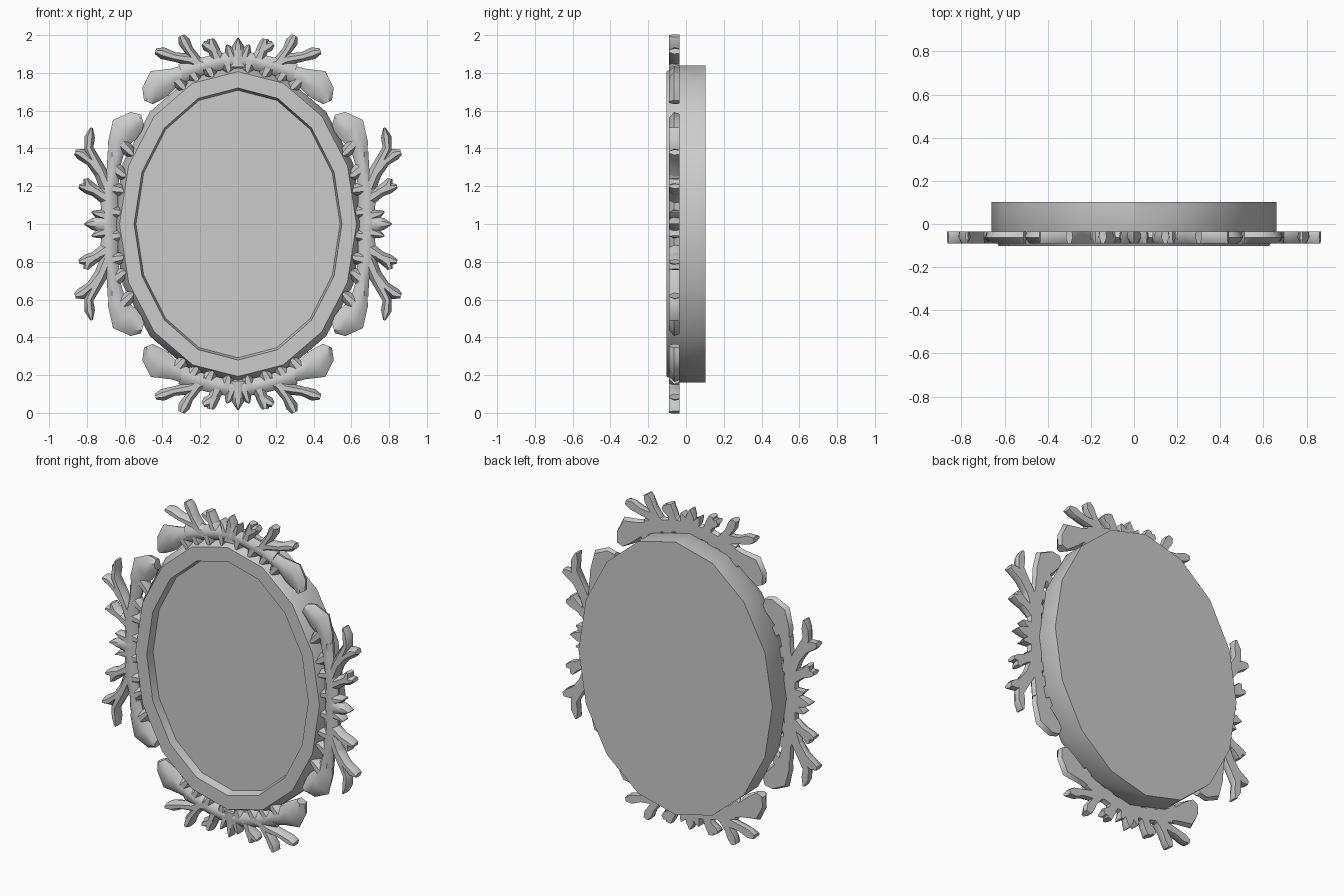
import bpy, bmesh, math
from mathutils import Vector

cube = bpy.data.objects.get("Cube")
if cube:
    bpy.data.objects.remove(cube, do_unlink=True)

CENTRE = Vector((0, 0, 1))
SIDES = 16
BACK, FRONT = -0.035, -0.09      # depth range of the coral sprays

grey = bpy.data.materials.new("plain grey")
grey.use_nodes = True
colour = (0.6, 0.6, 0.6, 1)
grey.diffuse_color = colour
grey.node_tree.nodes["Principled BSDF"].inputs["Base Color"].default_value = colour


def make_object(name, bm, angle):
    bmesh.ops.recalc_face_normals(bm, faces=bm.faces)
    mesh = bpy.data.meshes.new(name)
    bm.to_mesh(mesh)
    bm.free()
    mesh.materials.append(grey)
    obj = bpy.data.objects.new(name, mesh)
    obj.location = CENTRE
    bpy.context.collection.objects.link(obj)
    bpy.ops.object.select_all(action="DESELECT")
    obj.select_set(True)
    bpy.context.view_layer.objects.active = obj
    bpy.ops.object.shade_smooth_by_angle(angle=math.radians(angle))
    return obj


def loft(bm, rings):
    """Skin a list of closed rings of points and cap both ends."""
    loops = [[bm.verts.new(p) for p in ring] for ring in rings]
    n = len(loops[0])
    for a, b in zip(loops, loops[1:]):
        for i in range(n):
            j = (i + 1) % n
            bm.faces.new((a[i], a[j], b[j], b[i]))
    bm.faces.new(loops[0])
    bm.faces.new(loops[-1])


def oval(rx, rz, y):
    turns = [math.tau * i / SIDES for i in range(SIDES)]
    return [(rx * math.cos(t), y, rz * math.sin(t)) for t in turns]


# Oval frame with sloping rim and recessed glass
bm = bmesh.new()
loft(bm, [oval(0.66, 0.84, 0.103), oval(0.66, 0.84, -0.035),
          oval(0.627, 0.807, -0.103), oval(0.55, 0.72, -0.103),
          oval(0.54, 0.708, -0.055)])
make_object("oval_frame", bm, 28)


def branch(bm, path):
    """Sweep a rounded, flat-backed section along (x, z, half width) points."""
    pts = [Vector((x, 0, z)) for x, z, w in path]
    rings = []
    for i, p in enumerate(pts):
        along = (pts[min(i + 1, len(pts) - 1)] - pts[max(i - 1, 0)]).normalized()
        across = Vector((along.z, 0, -along.x))
        w = path[i][2]
        mid = (BACK + FRONT) / 2
        section = ((-0.8, BACK), (-1, mid), (-0.4, FRONT),
                   (0.4, FRONT), (1, mid), (0.8, BACK))
        rings.append([p + across * (w * s) + Vector((0, y, 0)) for s, y in section])
    loft(bm, rings)


def sprays(name, branches):
    """One quarter of the carving, mirrored to the other three."""
    bm = bmesh.new()
    for path in branches:
        branch(bm, path)
    obj = make_object(name, bm, 50)
    mirror = obj.modifiers.new("Mirror", "MIRROR")
    mirror.use_axis = (True, False, True)
    mirror.use_bisect_axis = (True, False, True)


# Coral sprays on the left and right: stem, lobe, forks, tip and inner scallops
sprays("side_coral_sprays", [
    [(.69, 0, .05), (.68, .08, .045), (.685, .18, .05), (.66, .29, .035), (.65, .38, .04)],
    [(.65, .32, .03), (.64, .42, .05), (.60, .50, .08), (.54, .54, .06), (.505, .55, .03)],
    [(.68, .16, .04), (.73, .28, .035), (.79, .40, .025), (.785, .46, .028), (.775, .51, .006)],
    [(.72, .26, .035), (.78, .33, .025), (.83, .37, .032), (.863, .38, .015)],
    [(.68, .13, .045), (.75, .17, .03), (.795, .20, .035), (.805, .24, .012)],
    [(.74, .17, .03), (.80, .19, .03), (.842, .20, .012)],
    [(.67, 0, .07), (.74, 0, .04), (.775, 0, .03), (.815, 0, .003)],
    [(.69, .04, .04), (.75, .055, .02), (.775, .065, .004)],
    [(.69, .07, .04), (.63, .06, .03), (.61, .05, .01)],
    [(.68, .19, .04), (.62, .18, .03), (.60, .17, .01)],
    [(.65, .29, .04), (.61, .26, .03), (.585, .25, .01)],
    [(.62, .43, .04), (.57, .38, .03), (.55, .36, .01)],
])

# Coral sprays on the top and bottom
sprays("top_and_bottom_coral_sprays", [
    [(0, .87, .045), (.09, .86, .045), (.19, .835, .045), (.30, .80, .05)],
    [(.25, .81, .04), (.34, .775, .05), (.415, .745, .08), (.455, .69, .06), (.475, .645, .025)],
    [(.17, .83, .04), (.25, .87, .032), (.34, .885, .025), (.40, .905, .032), (.437, .915, .015)],
    [(.21, .85, .03), (.26, .92, .025), (.285, .965, .032), (.30, .997, .018)],
    [(.10, .85, .045), (.13, .92, .028), (.165, .945, .03), (.185, .957, .015)],
    [(.12, .91, .03), (.14, .95, .03), (.145, .98, .018)],
    [(0, .83, .07), (0, .90, .04), (0, .945, .03), (0, .985, .003)],
    [(.03, .87, .035), (.05, .93, .02), (.06, .95, .004)],
    [(.06, .86, .04), (.05, .82, .03), (.05, .80, .01)],
    [(.16, .83, .04), (.14, .79, .03), (.13, .775, .01)],
    [(.25, .81, .04), (.22, .765, .03), (.21, .75, .01)],
    [(.33, .77, .04), (.29, .725, .03), (.28, .705, .01)],
])
